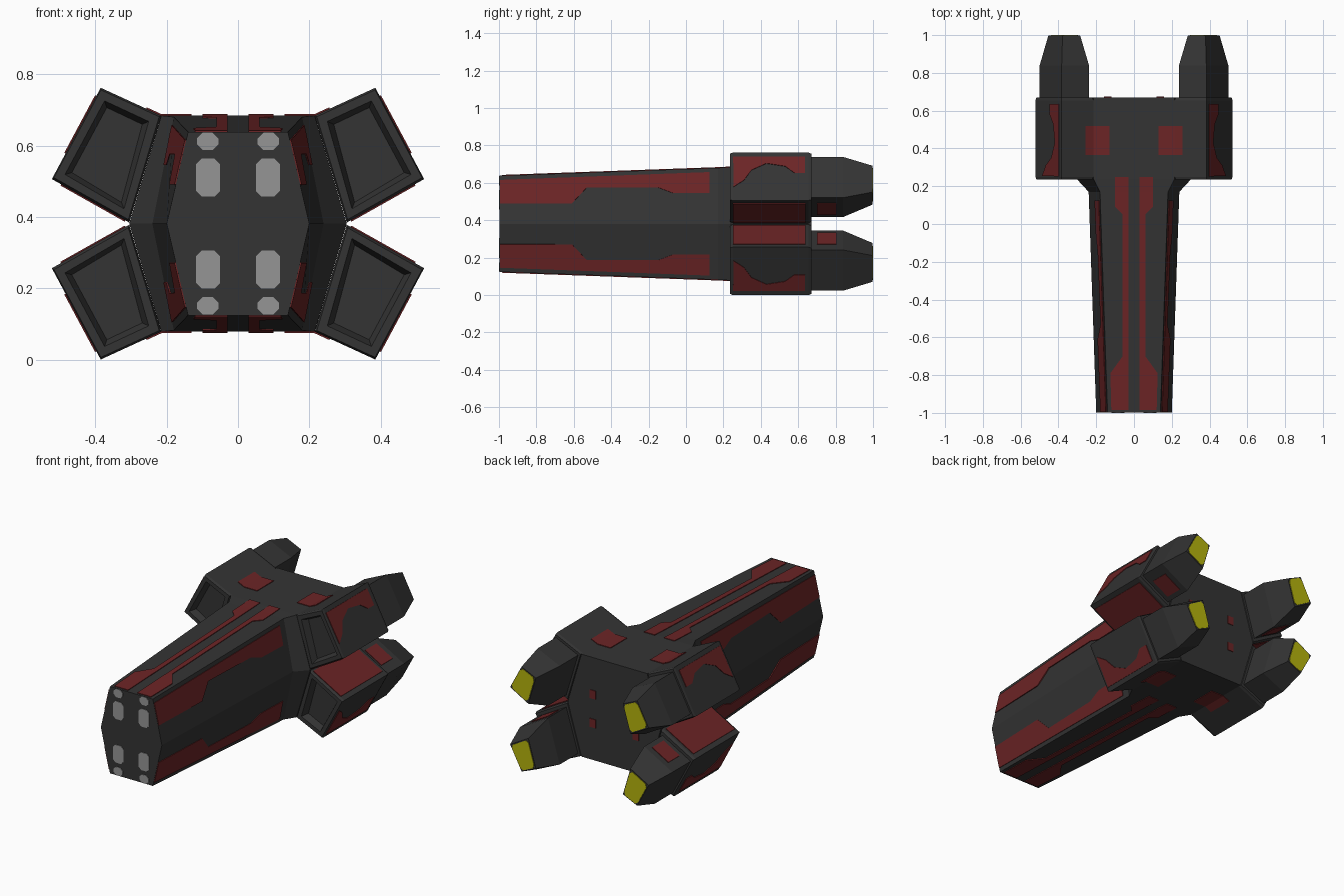
import bpy, bmesh
from mathutils import Vector

if "Cube" in bpy.data.objects:
    bpy.data.objects.remove(bpy.data.objects["Cube"])

ZC = 0.381  # height of the mirror plane; all parts are built relative to it


def material(name, rgb):
    m = bpy.data.materials.new(name)
    m.diffuse_color = (*rgb, 1)
    m.use_nodes = True
    m.node_tree.nodes["Principled BSDF"].inputs["Base Color"].default_value = m.diffuse_color
    return m


DARK = material("dark_hull", (0.034, 0.034, 0.034))
RED = material("dark_red", (0.150, 0.018, 0.019))
GREY = material("window_grey", (0.30, 0.30, 0.30))
YELLOW = material("engine_yellow", (0.46, 0.45, 0.004))


def finish(name, bm, mat, mirror=True):
    bmesh.ops.recalc_face_normals(bm, faces=bm.faces[:])
    me = bpy.data.meshes.new(name)
    bm.to_mesh(me)
    bm.free()
    me.materials.append(mat)
    ob = bpy.data.objects.new(name, me)
    ob.location.z = ZC
    bpy.context.collection.objects.link(ob)
    if mirror:
        mod = ob.modifiers.new("four_way", 'MIRROR')
        mod.use_axis = (True, False, True)
        mod.use_mirror_merge = False
    return ob


def loft(sections):
    """Closed skin through (y, [(x, z), ...]) sections."""
    bm = bmesh.new()
    rings = [[bm.verts.new((x, y, z)) for x, z in pts] for y, pts in sections]
    n = len(rings[0])
    for a, b in zip(rings, rings[1:]):
        for i in range(n):
            j = (i + 1) % n
            bm.faces.new((a[i], a[j], b[j], b[i]))
    bm.faces.new(rings[0])
    bm.faces.new(rings[-1][::-1])
    bmesh.ops.recalc_face_normals(bm, faces=bm.faces[:])
    return bm


def plate(name, pts, normal, mat, t=0.004):
    """Thin painted panel lying on a surface."""
    bm = bmesh.new()
    off = Vector(normal).normalized() * t
    low = [bm.verts.new(Vector(p) - off * 0.5) for p in pts]
    top = [bm.verts.new(Vector(p) + off) for p in pts]
    n = len(pts)
    bm.faces.new(top)
    bm.faces.new(low[::-1])
    for i in range(n):
        j = (i + 1) % n
        bm.faces.new((low[i], low[j], top[j], top[i]))
    return finish(name, bm, mat)


# ---- main hull: tapered hexagon that flares out at the engine block
def hexagon(top_w, top_z, mid_w):
    return [(-top_w, top_z), (top_w, top_z), (mid_w, 0),
            (top_w, -top_z), (-top_w, -top_z), (-mid_w, 0)]


finish("hull", loft([(-0.997, hexagon(0.14, 0.257, 0.20)),
                     (0.17, hexagon(0.18, 0.299, 0.24)),
                     (0.24, hexagon(0.215, 0.303, 0.305)),
                     (0.67, hexagon(0.215, 0.303, 0.305))]), DARK, False)

# ---- engine pods: rotated boxes with a recessed intake
QUAD = [(0.215, 0.303), (0.385, 0.381), (0.522, 0.125), (0.305, 0.003)]
CX, CZ = 0.37, 0.224


def scaled(s):
    return [(CX + (x - CX) * s, CZ + (z - CZ) * s) for x, z in QUAD]


bm = loft([(0.235, scaled(0.96)), (0.25, QUAD), (0.655, QUAD), (0.67, scaled(0.96))])
front = [f for f in bm.faces if f.normal.y < -0.99]
bmesh.ops.inset_individual(bm, faces=front, thickness=0.032, depth=0)
bmesh.ops.inset_individual(bm, faces=front, thickness=0.02, depth=-0.04)
finish("engine_pod", bm, DARK)

# ---- exhaust nozzles and glowing ends
finish("nozzle", loft([(0.66, scaled(0.85)), (0.84, scaled(0.85)),
                       (0.997, scaled(0.55))]), DARK)
glow = []
corners = scaled(0.51)
for i, (x, z) in enumerate(corners):  # clipped corners
    for k in (i - 1, (i + 1) % 4):
        ox, oz = corners[k]
        glow.append((x + (ox - x) * 0.12, 0.997, z + (oz - z) * 0.12))
plate("exhaust_glow", glow, (0, 1, 0), YELLOW, 0.003)


# ---- front windows
def window(name, x0, x1, z0, z1, c=0.016):
    pts = [(x0 + c, z0), (x1 - c, z0), (x1, z0 + c), (x1, z1 - c),
           (x1 - c, z1), (x0 + c, z1), (x0, z1 - c), (x0, z0 + c)]
    plate(name, [(x, -0.997, z) for x, z in pts], (0, -1, 0), GREY, 0.003)


window("tall_window", 0.05, 0.118, 0.076, 0.182)
window("short_window", 0.055, 0.115, 0.206, 0.255)


# ---- red hull stripes
def hull_at(y):
    f = (y + 1) / 1.17
    return 0.14 + 0.04 * f, 0.257 + 0.042 * f, 0.20 + 0.04 * f


def side_point(y, z):
    tw, tz, mw = hull_at(y)
    return (mw - (mw - tw) * z / tz, y, z)


side = [(-0.995, 0.234), (0.125, 0.276), (0.125, 0.164), (-0.07, 0.164),
        (-0.15, 0.194), (-0.53, 0.194), (-0.61, 0.109), (-0.995, 0.109)]
plate("side_stripe", [side_point(y, z) for y, z in side], (1, 0, 0.2), RED)

top = [(0.03, 0.17), (0.10, 0.17), (0.10, 0.09), (0.06, 0.05), (0.06, -0.70),
       (0.125, -0.79), (0.12, -0.985), (0.03, -0.985)]
plate("top_stripe", [(x, y, hull_at(y)[1]) for x, y in top], (0, 0, 1), RED)
plate("top_stripe_end", [(0.03, 0.17, 0.299), (0.10, 0.17, 0.299),
                         (0.10, 0.25, 0.303), (0.03, 0.25, 0.303)], (0, 0, 1), RED)
plate("top_square", [(0.13, 0.365, 0.303), (0.215, 0.365, 0.303),
                     (0.215, 0.52, 0.303), (0.13, 0.52, 0.303)], (0, 0, 1), RED)
plate("rear_spot", [(x, 0.67, z) for x, z in
                    ((0.12, 0.06), (0.16, 0.06), (0.16, 0.11), (0.12, 0.11))],
      (0, 1, 0), RED)


# ---- red panels on the pod and nozzle faces
def edge_plate(name, quad, edge, pts):
    """pts are (y, s) with s running across the face along one quad edge."""
    (ax, az), (bx, bz) = quad[edge], quad[(edge + 1) % 4]
    dx, dz = bx - ax, bz - az
    plate(name, [(ax + dx * s, y, az + dz * s) for y, s in pts], (-dz, 0, dx), RED)


def rect(y0, y1, s0, s1):
    return [(y0, s0), (y1, s0), (y1, s1), (y0, s1)]


edge_plate("pod_top_square", QUAD, 0, rect(0.365, 0.52, 0, 0.25))
edge_plate("pod_arch_panel", QUAD, 1,
           [(0.252, 0.09), (0.635, 0.09), (0.635, 0.43), (0.58, 0.43), (0.53, 0.29),
            (0.43, 0.23), (0.35, 0.37), (0.31, 0.58), (0.255, 0.72)])
edge_plate("pod_inner_panel", QUAD, 2, rect(0.252, 0.64, 0.12, 0.95))
edge_plate("nozzle_panel", scaled(0.85), 2, rect(0.70, 0.805, 0.28, 0.86))
